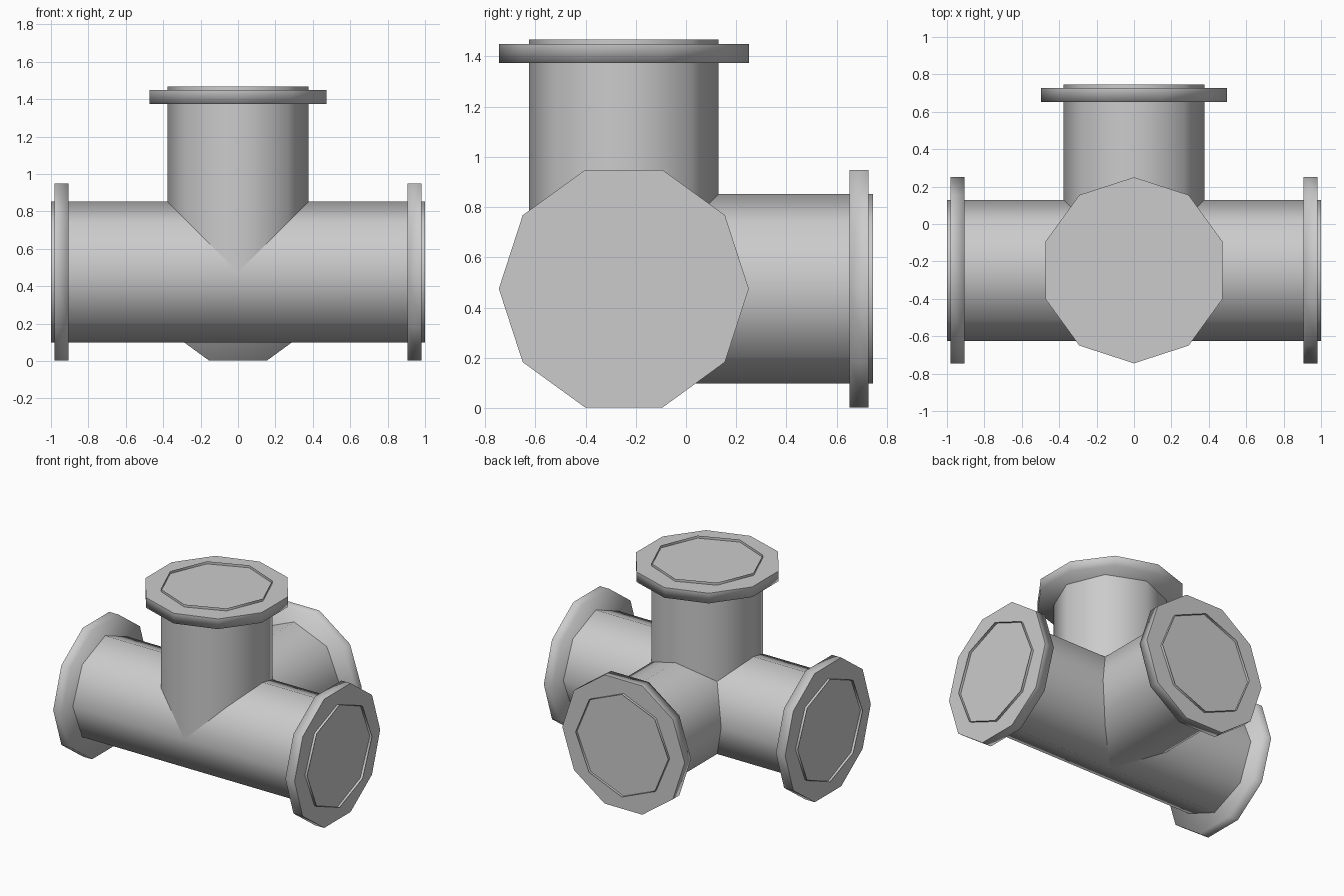
import bpy
from math import cos, sin, tau
from mathutils import Vector

cube = bpy.data.objects.get("Cube")
if cube:
    bpy.data.objects.remove(cube, do_unlink=True)

CENTRE = Vector((0, -0.2475, 0.475))
PIPE_RADIUS = 0.377
FLANGE_RADIUS = 0.4975
X, Y, Z = Vector((1, 0, 0)), Vector((0, 1, 0)), Vector((0, 0, 1))

grey = bpy.data.materials.new("pipe grey")
grey.use_nodes = True
grey.diffuse_color = (0.6, 0.6, 0.6, 1)
grey.node_tree.nodes["Principled BSDF"].inputs["Base Color"].default_value = (0.6, 0.6, 0.6, 1)


def ring_points(axis, u, radius, sides):
    v = axis.cross(u)
    return [(u * cos(tau * i / sides) + v * sin(tau * i / sides)) * radius for i in range(sides)]


def sweep(name, axis, ring, starts, end, capped):
    """Extrude a ring along an axis, from a start height per point to a flat end."""
    n = len(ring)
    verts = [CENTRE + p + axis * h for p, h in zip(ring, starts)]
    verts += [CENTRE + p + axis * end for p in ring]
    faces = [(i, (i + 1) % n, (i + 1) % n + n, i + n) for i in range(n)]
    if capped:
        faces += [tuple(reversed(range(n))), tuple(range(n, 2 * n))]
    mesh = bpy.data.meshes.new(name)
    mesh.from_pydata(verts, [], faces)
    mesh.materials.append(grey)
    mesh.update()
    mesh.shade_smooth()

    # Round sides, a softened rear edge on capped parts, and a flat outer cap
    normals = []
    for k, face in enumerate(faces):
        for v in face:
            radial = ring[v % n].normalized()
            if k > n:
                normals.append(axis)
            elif capped and v < n:
                normals.append((radial - axis).normalized())
            else:
                normals.append(radial)
    mesh.normals_split_custom_set(normals)
    obj = bpy.data.objects.new(name, mesh)
    bpy.context.collection.objects.link(obj)


# Name, direction, direction of a flange corner, length
arms = [
    ("left", X, Y, 1.0),
    ("right", -X, Y, 1.0),
    ("back", Y, X, 0.9925),
    ("top", Z, Y, 0.9925),
]

for name, axis, u, length in arms:
    # Open eight-sided pipe, mitred where it meets the other pipes
    ring = ring_points(axis, u, PIPE_RADIUS, 8)
    others = [a[1] for a in arms if a[0] != name]
    starts = [max(0, *(p.dot(d) for d in others)) for p in ring]
    sweep(name + "_pipe", axis, ring, starts, length, False)

    # Ten-sided solid flange, with the pipe wall standing slightly proud of it
    ring = ring_points(axis, u, FLANGE_RADIUS, 10)
    sweep(name + "_flange", axis, ring, [length - 0.0935] * 10, length - 0.0185, True)
